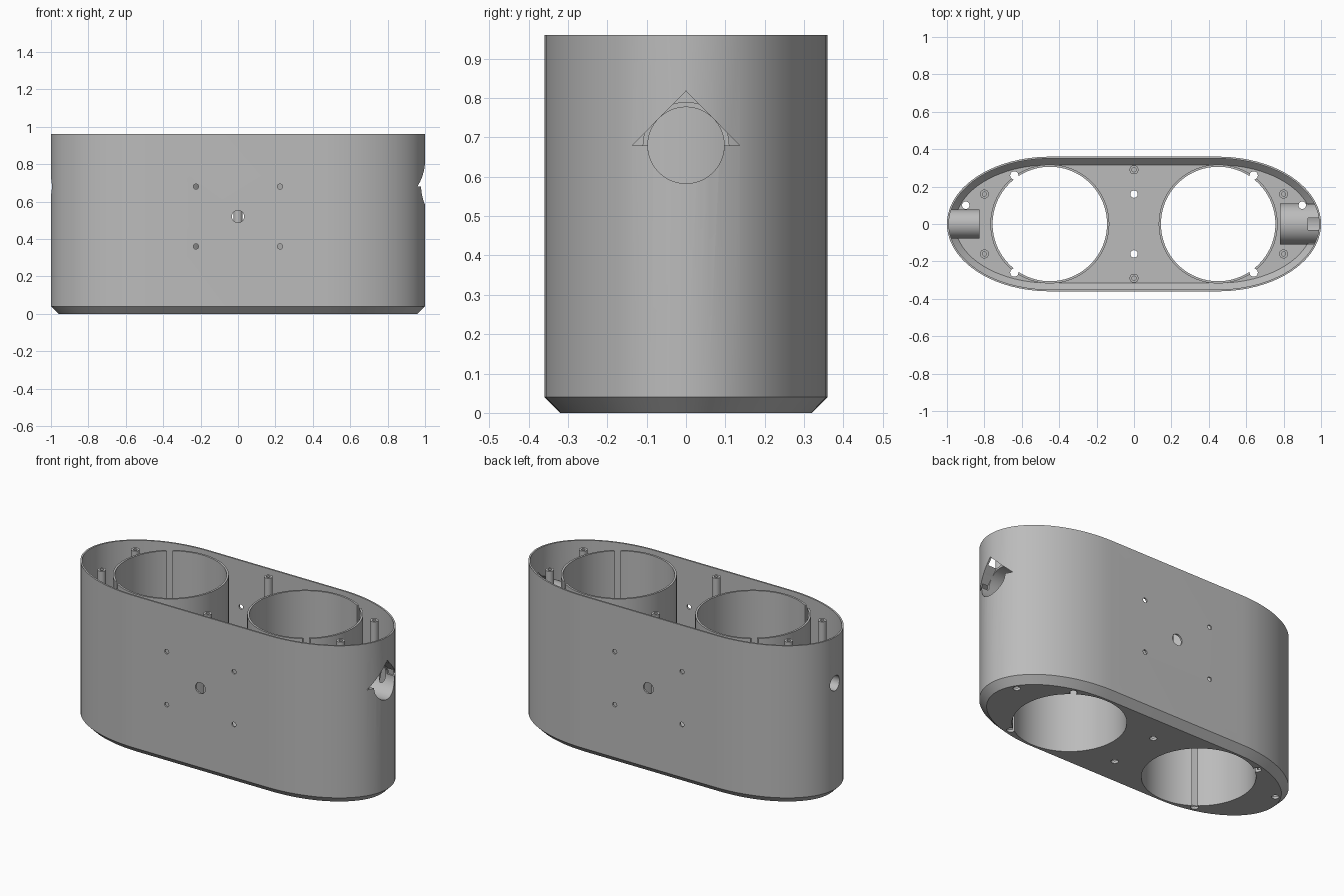
import bpy, bmesh, math
from mathutils import Matrix, Vector

if "Cube" in bpy.data.objects:
    bpy.data.objects.remove(bpy.data.objects["Cube"])

grey = bpy.data.materials.new("plain_grey")
grey.use_nodes = True
COLOUR = (0.5, 0.5, 0.5, 1)
grey.diffuse_color = COLOUR
grey.node_tree.nodes["Principled BSDF"].inputs["Base Color"].default_value = COLOUR

H, BAY_X, PORT_Z = 0.96, 0.45, 0.68


def loft(name, rings, closed=False):
    """Skin equal rings of points; cap the ends or join last to first."""
    bm = bmesh.new()
    loops = [[bm.verts.new(p) for p in ring] for ring in rings]
    pairs = list(zip(loops, loops[1:]))
    if closed:
        pairs.append((loops[-1], loops[0]))
    else:
        bm.faces.new(loops[0])
        bm.faces.new(loops[-1])
    for a, b in pairs:
        for i in range(len(a)):
            j = (i + 1) % len(a)
            bm.faces.new((a[i], a[j], b[j], b[i]))
    bmesh.ops.recalc_face_normals(bm, faces=bm.faces)
    mesh = bpy.data.meshes.new(name)
    bm.to_mesh(mesh)
    bm.free()
    mesh.materials.append(grey)
    ob = bpy.data.objects.new(name, mesh)
    bpy.context.collection.objects.link(ob)
    return ob


def oval(inset, z, n=40):
    """Oval with straight sides and half-ellipse ends."""
    pts = []
    for side in (1, -1):
        for i in range(n + 1):
            a = math.pi * (i / n - 0.5)
            pts.append((side * (0.45 + (0.55 - inset) * math.cos(a)),
                        side * (0.36 - inset) * math.sin(a), z))
    return pts


def circle(r, h, n):
    return [(r * math.cos(math.tau * i / n), r * math.sin(math.tau * i / n), h)
            for i in range(n)]


TO_X = Matrix.Rotation(math.pi / 2, 4, "Y")
TO_Y = Matrix.Rotation(-math.pi / 2, 4, "X")


def rod(name, r, start, length, turn=Matrix(), n=32):
    ob = loft(name, [circle(r, 0, n), circle(r, length, n)])
    ob.data.transform(Matrix.Translation(start) @ turn)
    return ob


def pipe(name, r, r_in, start, length, turn=Matrix(), n=64):
    rings = [circle(r, 0, n), circle(r, length, n), circle(r_in, length, n), circle(r_in, 0, n)]
    ob = loft(name, rings, closed=True)
    ob.data.transform(Matrix.Translation(start) @ turn)
    return ob


def boolean(ob, tools, operation="DIFFERENCE"):
    bpy.context.view_layer.objects.active = ob
    for tool in tools:
        mod = ob.modifiers.new("cut", "BOOLEAN")
        mod.operation, mod.solver, mod.object = operation, "EXACT", tool
        bpy.ops.object.modifier_apply(modifier=mod.name)


# Thin outer shell with chamfered floor
shell = loft("shell", [oval(0.01, H), oval(0.01, 0.05), oval(0.044, 0.016),
                       oval(0.044, 0.015)])
inner = shell
shell = loft("outer_shell", [oval(0.04, 0), oval(0, 0.04), oval(0, H)])
inner.data.transform(Matrix.Diagonal((1, 1, 1.02, 1)))
boolean(shell, [inner])

# Cutters
bays = [rod("bay_cutter", 0.318, (s * BAY_X, 0, -0.1), 0.3, n=96) for s in (1, -1)]
slots = [rod("slot_cutter", 0.022, (s * 0.64, t * 0.26, -0.1), 1.2, n=20)
         for s in (1, -1) for t in (1, -1)]
floor_holes = [rod("floor_hole_cutter", 0.02, (x, y, -0.1), 0.9, n=20)
               for x, y in ((0, 0.16), (0, -0.16), (0.9, 0.1), (-0.9, 0.1))]
wall_holes = [rod("wall_hole_cutter", 0.014, (x, -0.5, z), 1, TO_Y, 16)
              for x in (-0.225, 0.225) for z in (0.36, 0.68)]
wall_holes.append(rod("centre_hole_cutter", 0.033, (0, -0.5, 0.52), 1, TO_Y))
large_port = rod("large_port_cutter", 0.097, (0.8, 0, PORT_Z), 0.4, TO_X, 48)
small_port = rod("small_port_cutter", 0.045, (-1.2, 0, PORT_Z), 0.4, TO_X)
roof = [(-0.136, PORT_Z), (0.136, PORT_Z), (0, PORT_Z + 0.138)]
arrow = loft("arrow_cutter", [[(x, y, z) for y, z in roof] for x in (0.93, 1.2)])
envelope = loft("envelope", [oval(0.005, 0.1), oval(0.005, 0.94)])

boolean(shell, bays + slots + floor_holes + wall_holes + [large_port, small_port, arrow])
parts = [shell]

# Two large open bays, each with a pair of slots
for i, (s, side) in enumerate(((1, "left"), (-1, "right"))):
    bay = pipe(side + "_bay", 0.318, 0.306, (s * BAY_X, 0, 0), 0.95, n=96)
    boolean(bay, slots)
    parts.append(bay)

# Screw posts with blind holes
for x, y in ((0, 0.29), (0, -0.29), (0.8, 0.16), (0.8, -0.16), (-0.8, 0.16), (-0.8, -0.16)):
    post = rod("screw_post", 0.024, (x, y, 0.01), 0.937, n=24)
    drill = rod("drill", 0.011, (x, y, 0.8), 0.3, n=16)
    boolean(post, [drill])
    bpy.data.objects.remove(drill)
    parts.append(post)

# Horizontal port sleeves, trimmed to the wall
large = pipe("large_port_sleeve", 0.11, 0.097, (0.78, 0, PORT_Z), 0.3, TO_X)
boolean(large, [envelope], "INTERSECT")
boolean(large, [arrow, floor_holes[2]])
small = pipe("small_port_sleeve", 0.077, 0.045, (-1.1, 0, PORT_Z), 0.275, TO_X)
boolean(small, [envelope], "INTERSECT")
parts += [large, small]

for tool in bays + slots + floor_holes + wall_holes + [large_port, small_port, arrow,
                                                       envelope, inner]:
    bpy.data.objects.remove(tool)

# Smooth curved walls, keep edges crisp
for ob in parts:
    bpy.ops.object.select_all(action="DESELECT")
    ob.select_set(True)
    bpy.context.view_layer.objects.active = ob
    bpy.ops.object.shade_smooth_by_angle(angle=math.radians(30))
